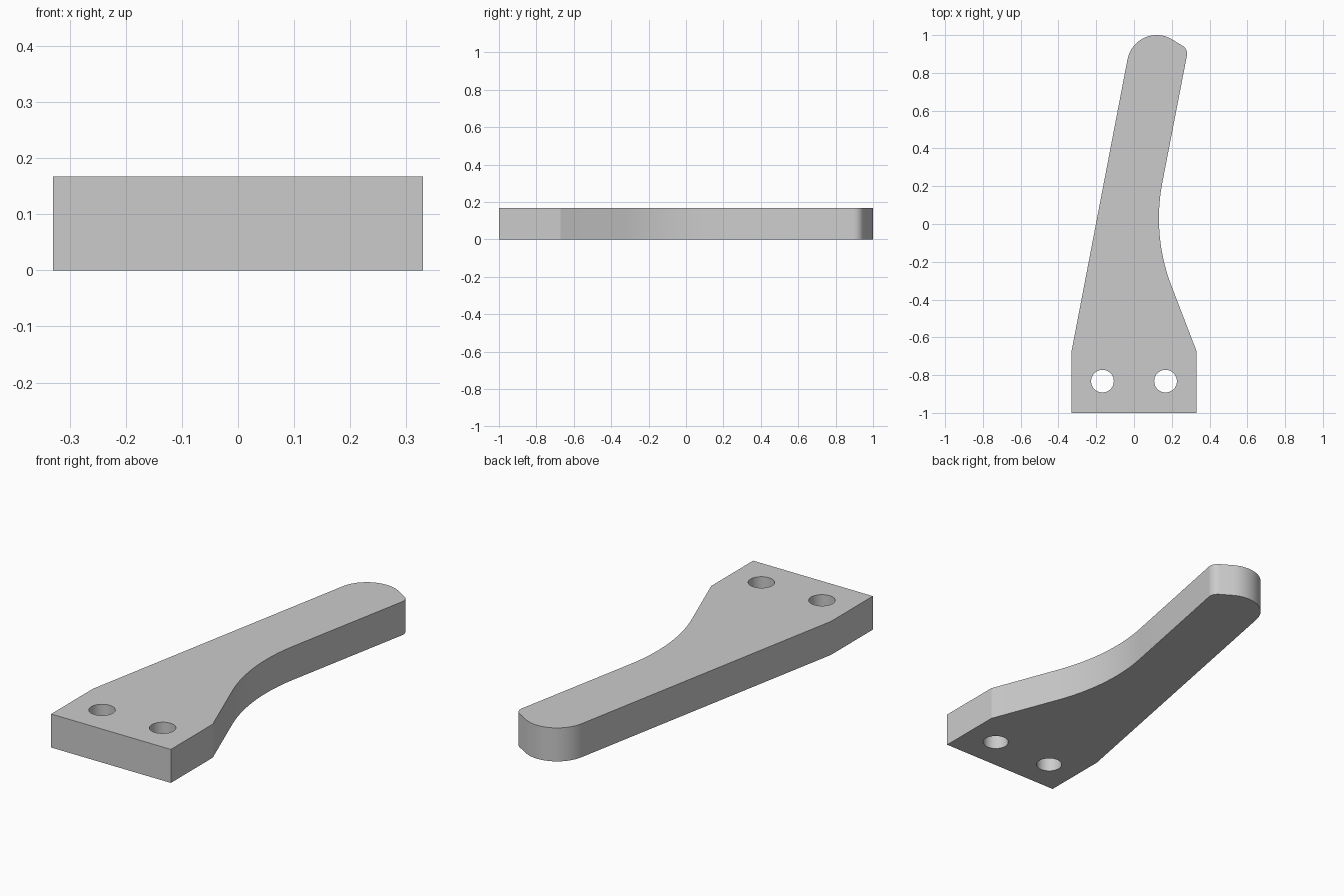
import bpy, bmesh
from math import cos, sin, radians, tau

if "Cube" in bpy.data.objects:
    bpy.data.objects.remove(bpy.data.objects["Cube"], do_unlink=True)

THICKNESS = 0.167
TILT = 10.8    # lean of the handle sides, degrees
FLARE = 21.1   # lean of the flared base side, degrees


def arc(cx, cy, r, start, end, steps):
    """Points along a circular arc, angles in degrees."""
    angles = [radians(start + (end - start) * i / steps) for i in range(steps + 1)]
    return [(cx + r * cos(a), cy + r * sin(a)) for a in angles]


def add_loop(bm, points):
    verts = [bm.verts.new((x, y, 0)) for x, y in points]
    return [bm.edges.new((v, verts[(i + 1) % len(verts)])) for i, v in enumerate(verts)]


# Outline: square base, concave finger side, rounded tip, straight back
outline = [(-0.33, -0.67), (-0.33, -1), (0.33, -1), (0.33, -0.67)]
outline += arc(1.132, 0.03, 1.0, 180 + FLARE, 180 - TILT, 24)
outline += arc(0.231, 0.901, 0.05, -TILT, 60, 12)
outline += arc(0.12, 0.843, 0.157, 60, 180 - TILT, 24)

# Fill the outline around the two screw holes
bm = bmesh.new()
edges = add_loop(bm, outline)
for side in (-1, 1):
    edges += add_loop(bm, arc(side * 0.167, -0.832, 0.06, 0, 360, 40)[:-1])
bmesh.ops.triangle_fill(bm, edges=edges, use_beauty=True)

# Raise the filled profile into a plate
grown = bmesh.ops.extrude_face_region(bm, geom=bm.faces[:])
top = [g for g in grown["geom"] if isinstance(g, bmesh.types.BMVert)]
bmesh.ops.translate(bm, verts=top, vec=(0, 0, THICKNESS))
bmesh.ops.recalc_face_normals(bm, faces=bm.faces[:])
mesh = bpy.data.meshes.new("handle_plate")
bm.to_mesh(mesh)
bm.free()

handle = bpy.data.objects.new("handle_plate", mesh)
bpy.context.collection.objects.link(handle)

# Plain grey material
grey = bpy.data.materials.new("light_grey")
grey.use_nodes = True
colour = (0.6, 0.6, 0.6, 1)
grey.diffuse_color = colour
for node in grey.node_tree.nodes:
    if node.type == "BSDF_PRINCIPLED":
        node.inputs["Base Color"].default_value = colour
mesh.materials.append(grey)

# Smooth the curved walls, keep the rims and corners sharp
bpy.ops.object.select_all(action="DESELECT")
handle.select_set(True)
bpy.context.view_layer.objects.active = handle
bpy.ops.object.shade_smooth_by_angle(angle=radians(15))
